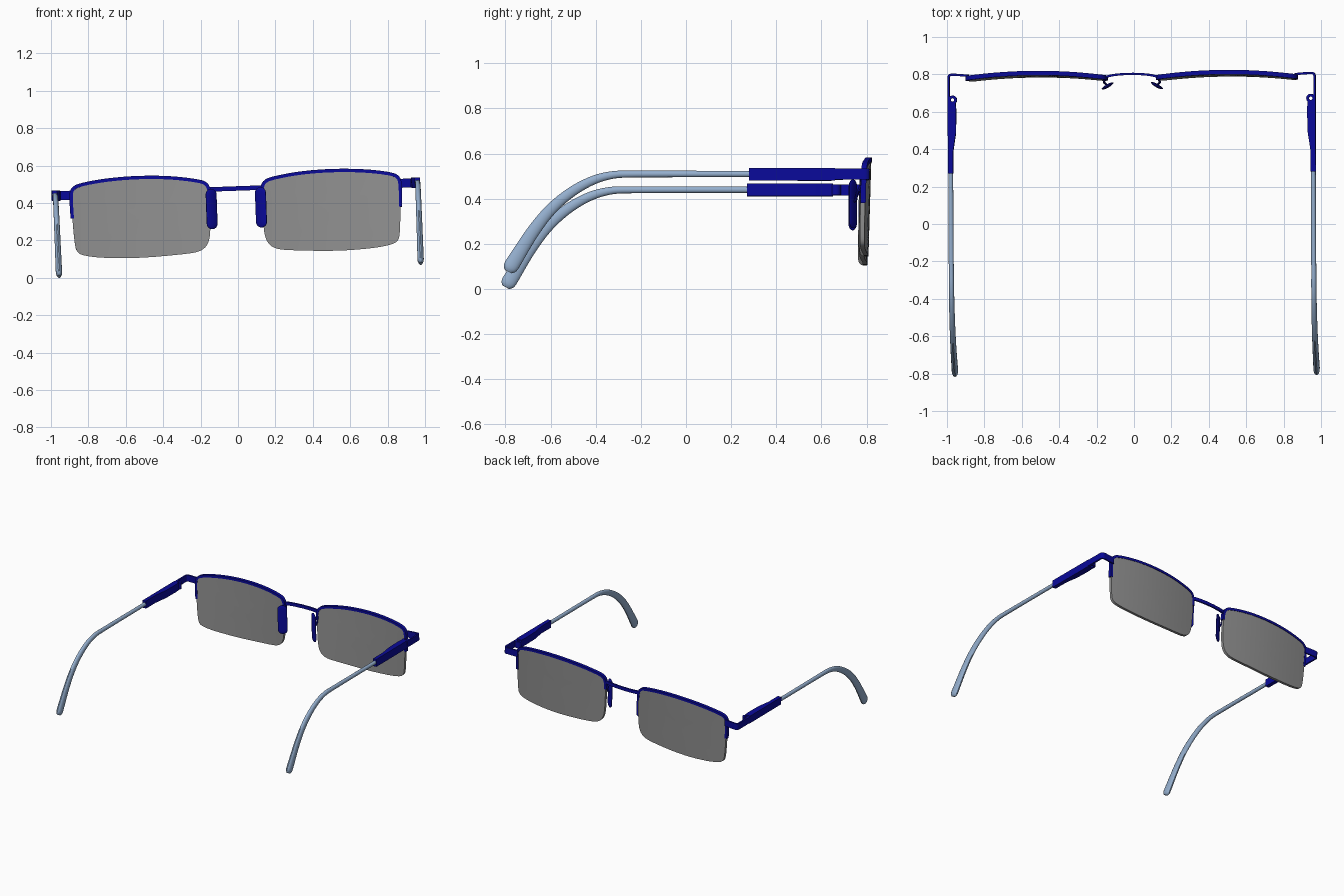
import bpy, bmesh, math
from mathutils import Vector, Matrix

if "Cube" in bpy.data.objects:
    bpy.data.objects.remove(bpy.data.objects["Cube"])

# The whole pair sits slightly rolled and yawed
POSE = Matrix.Translation((0.008, 0, 0)) @ Matrix.Rotation(0.005, 4, 'Z') @ Matrix.Rotation(-0.036, 4, 'Y')


def material(name, rgb):
    m = bpy.data.materials.new(name)
    m.diffuse_color = (*rgb, 1)
    m.use_nodes = True
    m.node_tree.nodes["Principled BSDF"].inputs["Base Color"].default_value = m.diffuse_color
    return m


BLUE = material("blue_metal", (0.003, 0.003, 0.32))
PALE = material("pale_blue_plastic", (0.30, 0.43, 0.62))
GREY = material("grey_lens", (0.28, 0.28, 0.28))


def finish(bm, name, mat, side=1):
    bmesh.ops.transform(bm, matrix=POSE @ Matrix.Diagonal((side, 1, 1, 1)), verts=bm.verts)
    bmesh.ops.recalc_face_normals(bm, faces=bm.faces)
    for f in bm.faces:
        f.smooth = True
    for e in bm.edges:
        e.smooth = e.calc_face_angle(0) < 0.6
    me = bpy.data.meshes.new(name)
    bm.to_mesh(me)
    bm.free()
    me.materials.append(mat)
    bpy.context.collection.objects.link(bpy.data.objects.new(name, me))


def chaikin(pts, times, closed=False):
    pts = [Vector(p) for p in pts]
    for _ in range(times):
        out = [] if closed else [pts[0]]
        for i in range(len(pts) if closed else len(pts) - 1):
            p, q = pts[i], pts[(i + 1) % len(pts)]
            out += [p * 0.75 + q * 0.25, p * 0.25 + q * 0.75]
        pts = out if closed else out + [pts[-1]]
    return pts


def sweep(name, path, up, mat, side=1, sides=4, closed=False):
    """Path points are (x, y, z, half size along up, half size across)."""
    bm = bmesh.new()
    n, rings = len(path), []
    pos = [Vector(p[:3]) for p in path]
    for i, p in enumerate(path):
        a, b = (pos[i - 1], pos[(i + 1) % n]) if closed else (pos[max(i - 1, 0)], pos[min(i + 1, n - 1)])
        t = (b - a).normalized()
        s = t.cross(Vector(up)).normalized()
        u = s.cross(t)
        k = math.sqrt(2) if sides == 4 else 1
        ring = []
        for j in range(sides):
            ang = 2 * math.pi * (j + 0.5) / sides
            ring.append(bm.verts.new(pos[i] + u * (k * p[3] * math.cos(ang)) + s * (k * p[4] * math.sin(ang))))
        rings.append(ring)
    for i in range(n if closed else n - 1):
        r, q = rings[i], rings[(i + 1) % n]
        for j in range(sides):
            l = (j + 1) % sides
            bm.faces.new((r[j], r[l], q[l], q[j]))
    if not closed:
        bm.faces.new(rings[0])
        bm.faces.new(rings[-1])
    finish(bm, name, mat, side)


def bow(x, z):
    return 0.808 - 0.024 * ((x - 0.51) / 0.37) ** 2 + 0.03 * (z - 0.5)


# Lens outline in (x, z): the upper part also carries the half rim
UPPER = [(0.878, 0.349), (0.882, 0.47), (0.872, 0.508), (0.835, 0.527), (0.70, 0.548), (0.53, 0.557),
         (0.35, 0.55), (0.20, 0.527), (0.155, 0.51), (0.14, 0.475), (0.137, 0.42)]
LOWER = [(0.142, 0.24), (0.16, 0.18), (0.20, 0.148), (0.28, 0.137), (0.53, 0.124), (0.72, 0.132),
         (0.82, 0.147), (0.858, 0.165), (0.87, 0.205)]


def lens(name, side):
    bm = bmesh.new()
    outline = chaikin(UPPER + LOWER, 2, True)
    c, n = Vector((0.51, 0.34)), len(outline)
    edges = []
    for off in (0.009, -0.011):
        prev = None
        hub = bm.verts.new((c.x, bow(*c) + off, c.y))
        for k in (0.2, 0.4, 0.6, 0.8, 1.0):
            pts = [c + (p - c) * k for p in outline]
            ring = [bm.verts.new((p.x, bow(p.x, p.y) + off, p.y)) for p in pts]
            for j in range(n):
                l = (j + 1) % n
                if prev:
                    bm.faces.new((prev[j], prev[l], ring[l], ring[j]))
                else:
                    bm.faces.new((hub, ring[l], ring[j]))
            prev = ring
        edges.append(prev)
    a, b = edges
    for j in range(n):
        l = (j + 1) % n
        bm.faces.new((a[j], a[l], b[l], b[j]))
    finish(bm, name, GREY, side)


def prism(name, outline, z0, z1, side):
    bm = bmesh.new()
    f = bm.faces.new([bm.verts.new((x, y, z0)) for x, y in outline])
    r = bmesh.ops.extrude_face_region(bm, geom=[f])
    bmesh.ops.translate(bm, vec=(0, 0, z1 - z0), verts=[v for v in r['geom'] if isinstance(v, bmesh.types.BMVert)])
    finish(bm, name, BLUE, side)


for side, tag in ((1, "right"), (-1, "left")):
    lens(tag + "_lens", side)

    # Half rim over the top of the lens
    rim = [(p.x, bow(p.x, p.y), p.y, 0.012, 0.009) for p in chaikin(UPPER, 2)]
    sweep(tag + "_rim", rim, (0, 1, 0), BLUE, side)

    # End piece wrapping round the corner to the hinge
    corner = [(0.872, 0.797), (0.945, 0.803), (0.979, 0.803), (0.979, 0.765), (0.979, 0.65)]
    sweep(tag + "_end_piece", chaikin([(x, y, 0.474, 0.024, 0.006) for x, y in corner], 2), (0, 0, 1), BLUE, side)

    # Hinge knuckle with its pin hole
    ring = [(0.958 + 0.0165 * math.cos(t * math.pi / 12), 0.668 + 0.0165 * math.sin(t * math.pi / 12),
             0.474, 0.024, 0.007) for t in range(24)]
    sweep(tag + "_hinge_knuckle", ring, (0, 0, 1), BLUE, side, closed=True)

    # Blue sleeve tapering from the hinge to the arm
    prism(tag + "_arm_sleeve", [(0.984, 0.275), (0.984, 0.656), (0.942, 0.656), (0.939, 0.61), (0.941, 0.49),
                                (0.949, 0.44), (0.956, 0.39), (0.956, 0.275)], 0.446, 0.502, side)

    # Arm and drooping ear tip
    arm = [(0.30, 0.475, 0.014), (-0.25, 0.475, 0.015), (-0.33, 0.473, 0.017), (-0.42, 0.449, 0.02),
           (-0.52, 0.393, 0.023), (-0.61, 0.315, 0.026), (-0.68, 0.225, 0.029), (-0.725, 0.155, 0.031),
           (-0.765, 0.09, 0.034), (-0.785, 0.058, 0.034), (-0.793, 0.043, 0.018)]
    path = [(0.97 - 0.0003 * i, y, z, 0.013 + 0.0005 * i, h) for i, (y, z, h) in enumerate(arm)]
    path[-1] = (*path[-1][:3], 0.009, 0.018)
    sweep(tag + "_arm", chaikin(path, 2), (1, 0, 0), PALE, side, sides=16)

    # Nose pad and its wire
    pad = []
    for i in range(25):
        u = -math.cos(math.pi * i / 24)
        end = max(0.0, (abs(u) - 0.72) / 0.28)
        k = max(0.12, math.sqrt(max(0, 1 - end * end)))
        pad.append((0.132, 0.739, 0.373 + 0.108 * u, 0.034 * k, 0.008 * max(k, 0.4)))
    sweep(tag + "_nose_pad", pad, (0.061, -0.037, 0), BLUE, side, sides=16)
    wire = [(0.14, 0.785, 0.45), (0.146, 0.77, 0.45), (0.15, 0.757, 0.42), (0.145, 0.752, 0.39), (0.132, 0.741, 0.38)]
    sweep(tag + "_pad_wire", chaikin([(*p, 0.006, 0.006) for p in wire], 2), (1, 0, 0), BLUE, side, sides=8)

# Bridge between the lenses
bridge = [(-0.145, 0.786), (-0.09, 0.799), (0, 0.804), (0.09, 0.799), (0.145, 0.786)]
sweep("bridge", chaikin([(x, y, 0.478, 0.012, 0.006) for x, y in bridge], 2), (0, 0, 1), BLUE)
